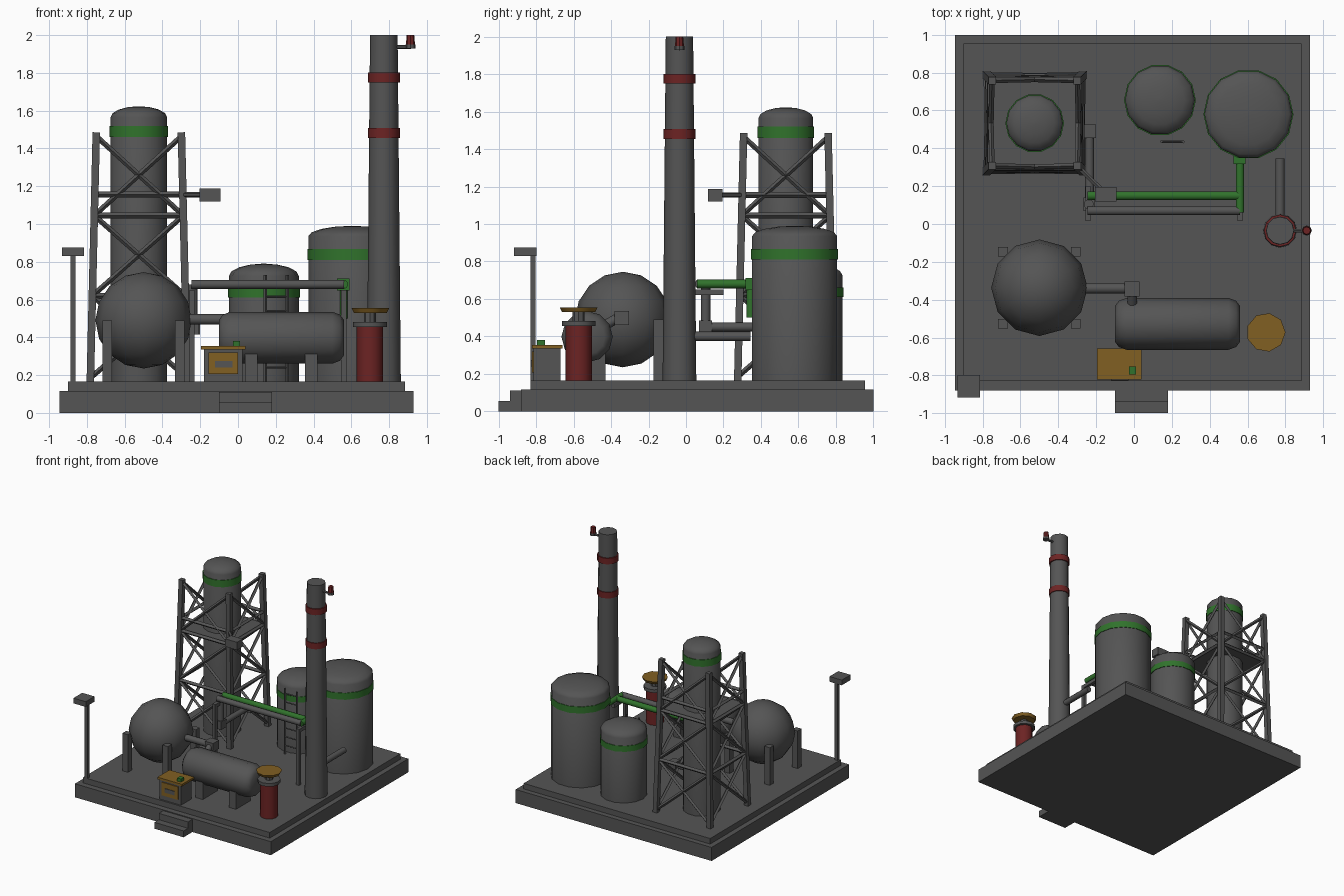
import bpy, bmesh, math
from mathutils import Vector

cube = bpy.data.objects.get("Cube")
if cube:
    bpy.data.objects.remove(cube, do_unlink=True)


def material(name, rgb):
    m = bpy.data.materials.new(name)
    m.use_nodes = True
    m.diffuse_color = (*rgb, 1)
    m.node_tree.nodes["Principled BSDF"].inputs["Base Color"].default_value = (*rgb, 1)
    return m


GREY = material("steel grey", (0.09, 0.09, 0.09))
GREEN = material("pipe green", (0.03, 0.17, 0.025))
RED = material("warning red", (0.15, 0.017, 0.017))
OCHRE = material("ochre yellow", (0.22, 0.115, 0.016))
FLOOR = 0.165


def finish(name, bm, mat, smooth=False):
    bmesh.ops.recalc_face_normals(bm, faces=bm.faces)
    mesh = bpy.data.meshes.new(name)
    bm.to_mesh(mesh)
    bm.free()
    mesh.materials.append(mat)
    ob = bpy.data.objects.new(name, mesh)
    bpy.context.collection.objects.link(ob)
    if smooth:
        bpy.ops.object.select_all(action='DESELECT')
        ob.select_set(True)
        bpy.context.view_layer.objects.active = ob
        bpy.ops.object.shade_smooth_by_angle(angle=math.radians(40))
    return ob


def box(name, x, y, z, mat=GREY):
    """Box from (low, high) ranges on each axis."""
    bm = bmesh.new()
    bmesh.ops.create_cube(bm, size=1)
    for v in bm.verts:
        v.co = [(a + b) / 2 + c * (b - a) for (a, b), c in zip((x, y, z), v.co)]
    return finish(name, bm, mat)


def lathe(name, profile, at, mat=GREY, sides=14, axis='Z'):
    """Turn (radius, height) points round an axis and cap both ends."""
    bm = bmesh.new()
    rings = []
    for r, h in profile:
        ring = []
        for i in range(sides):
            a = math.tau * i / sides
            u, w = r * math.cos(a), r * math.sin(a)
            co = (u, w, h) if axis == 'Z' else (h, u, w)
            ring.append(bm.verts.new(Vector(at) + Vector(co)))
        rings.append(ring)
    for lo, hi in zip(rings, rings[1:]):
        for i in range(sides):
            j = (i + 1) % sides
            bm.faces.new((lo[i], lo[j], hi[j], hi[i]))
    bm.faces.new(rings[0])
    bm.faces.new(rings[-1])
    return finish(name, bm, mat, True)


def rod(name, a, b, r, mat=GREY, sides=10):
    """Straight bar or pipe between two points."""
    a, b = Vector(a), Vector(b)
    bm = bmesh.new()
    bmesh.ops.create_cone(bm, cap_ends=True, segments=sides, radius1=r, radius2=r,
                          depth=(b - a).length)
    rot = (b - a).to_track_quat('Z', 'Y').to_matrix()
    for v in bm.verts:
        v.co = rot @ v.co + (a + b) / 2
    return finish(name, bm, mat, sides > 6)


def tank(name, x, y, r, shoulder, top, band):
    """Upright tank with a shallow domed roof and a painted band."""
    rise = top - shoulder
    dome = [(r * math.cos(t), shoulder + rise * math.sin(t))
            for t in (math.radians(d) for d in (0, 22, 45, 67, 87))]
    lathe(name, [(r, FLOOR)] + dome, (x, y, 0))
    lathe(name + "_band", [(r + 0.005, band[0]), (r + 0.005, band[1])], (x, y, 0), GREEN)


# Base slabs and entry steps
box("base_slab", (-0.945, 0.93), (-0.88, 1.0), (0, 0.117))
box("floor_slab", (-0.9, 0.885), (-0.83, 0.955), (0.117, FLOOR))
box("lower_step", (-0.1, 0.18), (-1.0, -0.88), (0, 0.055))
box("upper_step", (-0.1, 0.18), (-0.94, -0.88), (0.055, 0.11))

# Upright tanks
tank("distillation_column", -0.525, 0.533, 0.15, 1.565, 1.623, (1.46, 1.52))
tank("small_tank", 0.137, 0.655, 0.185, 0.725, 0.79, (0.61, 0.66))
tank("big_tank", 0.605, 0.58, 0.233, 0.935, 0.99, (0.81, 0.867))

# Ladder on the small tank
for x in (0.145, 0.26):
    rod("ladder_rail", (x, 0.435, FLOOR), (x, 0.435, 0.73), 0.009, sides=4)
for i in range(7):
    z = 0.24 + 0.075 * i
    rod("ladder_rung", (0.145, 0.435, z), (0.26, 0.435, z), 0.006, sides=4)

# Lattice frame round the column
SIGNS = [(-1, -1), (1, -1), (1, 1), (-1, 1)]
LEVELS = (0.185, 0.62, 1.045, 1.465)


def corner(i, z):
    half = 0.257 - 0.024 * (z - FLOOR)
    sx, sy = SIGNS[i % 4]
    return (-0.525 + sx * half, 0.533 + sy * half, z)


for i in range(4):
    rod("frame_leg", corner(i, FLOOR), corner(i, 1.485), 0.028, sides=4)
    for lo, hi in zip(LEVELS, LEVELS[1:]):
        rod("frame_brace", corner(i, lo), corner(i + 1, hi), 0.014, sides=4)
        rod("frame_brace", corner(i + 1, lo), corner(i, hi), 0.014, sides=4)
    for z in (LEVELS[1], LEVELS[2], 1.155):
        rod("frame_beam", corner(i, z), corner(i + 1, z), 0.016, sides=4)
box("frame_platform", (-0.755, -0.295), (0.303, 0.763), (1.035, 1.055))
rod("floodlight_arm", corner(1, 1.155), (-0.15, 0.16, 1.155), 0.014, sides=6)
box("floodlight", (-0.205, -0.092), (0.118, 0.195), (1.12, 1.187))

# Sphere tank on four posts
bm = bmesh.new()
bmesh.ops.create_uvsphere(bm, u_segments=12, v_segments=8, radius=0.255)
bmesh.ops.translate(bm, verts=bm.verts, vec=(-0.5, -0.337, 0.49))
finish("sphere_tank", bm, GREY, True)
for x in (-0.692, -0.308):
    for y in (-0.527, -0.147):
        box("sphere_post", (x - 0.026, x + 0.026), (y - 0.026, y + 0.026), (FLOOR, 0.49))

# Lying tank on two saddles, piped to the sphere
lathe("lying_tank", [(0.095, -0.33), (0.122, -0.31), (0.137, -0.27),
                     (0.137, 0.27), (0.122, 0.31), (0.095, 0.33)],
      (0.23, -0.528, 0.398), sides=12, axis='X')
for x in (0.07, 0.388):
    box("tank_saddle", (x - 0.034, x + 0.034), (-0.63, -0.43), (FLOOR, 0.315))
rod("sphere_pipe", (-0.27, -0.34, 0.495), (-0.01, -0.34, 0.495), 0.028)
box("pipe_elbow", (-0.05, 0.03), (-0.383, -0.303), (0.46, 0.535))
rod("tank_pipe", (-0.01, -0.37, 0.495), (-0.01, -0.5, 0.42), 0.026)

# Chimney with red bands, warning lamp and flue
lathe("chimney", [(0.09, FLOOR), (0.073, 2.0)], (0.772, -0.035, 0), sides=12)
for z in (1.455, 1.75):
    lathe("chimney_band", [(0.085, z), (0.085, z + 0.052)], (0.772, -0.035, 0), RED, 12)
rod("lamp_arm", (0.83, -0.035, 1.937), (0.915, -0.035, 1.937), 0.011, sides=6)
lathe("lamp_socket", [(0.027, 1.93), (0.027, 1.95)], (0.913, -0.035, 0), sides=8)
lathe("warning_lamp", [(0.024, 1.95), (0.02, 2.0)], (0.913, -0.035, 0), RED, 8)
rod("flue", (0.772, 0.02, 0.4), (0.772, 0.345, 0.4), 0.025)

# Pipe bridge between the column and the big tank
rod("grey_pipe", (-0.245, 0.07, 0.68), (0.56, 0.07, 0.68), 0.024)
rod("green_pipe", (-0.245, 0.15, 0.68), (0.56, 0.15, 0.68), 0.024, GREEN)
rod("green_branch", (0.56, 0.06, 0.68), (0.56, 0.36, 0.68), 0.023, GREEN)
rod("green_drop", (0.56, 0.345, 0.5), (0.56, 0.345, 0.69), 0.022, GREEN)
box("green_flange", (0.525, 0.59), (0.318, 0.36), (0.648, 0.712), GREEN)
for x in (-0.243, 0.56):
    box("bridge_post", (x - 0.014, x + 0.014), (0.016, 0.044), (FLOOR, 0.65))
    box("bridge_beam", (x - 0.014, x + 0.014), (0.016, 0.2), (0.62, 0.65))
rod("riser_pipe", (-0.24, 0.105, 0.45), (-0.24, 0.105, 0.68), 0.026)
rod("column_pipe", (-0.235, 0.11, 0.45), (-0.235, 0.49, 0.45), 0.024)
rod("column_outlet", (-0.4, 0.49, 0.45), (-0.235, 0.49, 0.45), 0.024)
box("riser_elbow", (-0.268, -0.21), (0.07, 0.14), (0.415, 0.485))
box("outlet_elbow", (-0.265, -0.2), (0.455, 0.525), (0.415, 0.485))

# Red vent with an ochre cap
VENT = (0.698, -0.573, 0)
lathe("vent_body", [(0.07, FLOOR), (0.07, 0.455)], VENT, RED, 12)
lathe("vent_collar", [(0.09, 0.455), (0.09, 0.482)], VENT, sides=12)
lathe("vent_neck", [(0.032, 0.482), (0.032, 0.535)], VENT, sides=8)
lathe("vent_cap", [(0.09, 0.53), (0.103, 0.555)], VENT, OCHRE, 9)

# Control cabinet
box("cabinet", (-0.18, 0.025), (-0.815, -0.67), (FLOOR, 0.335))
box("cabinet_roof", (-0.195, 0.04), (-0.823, -0.658), (0.335, 0.353), OCHRE)
box("cabinet_panel", (-0.155, 0), (-0.823, -0.815), (0.207, 0.32), OCHRE)
box("cabinet_slot", (-0.122, -0.03), (-0.828, -0.823), (0.24, 0.275))
box("cabinet_button", (-0.027, 0.01), (-0.795, -0.752), (0.353, 0.38), GREEN)

# Yard lamp
box("yard_lamp_post", (-0.887, -0.86), (-0.83, -0.803), (FLOOR, 0.83))
box("yard_lamp_head", (-0.933, -0.815), (-0.917, -0.797), (0.83, 0.875))
